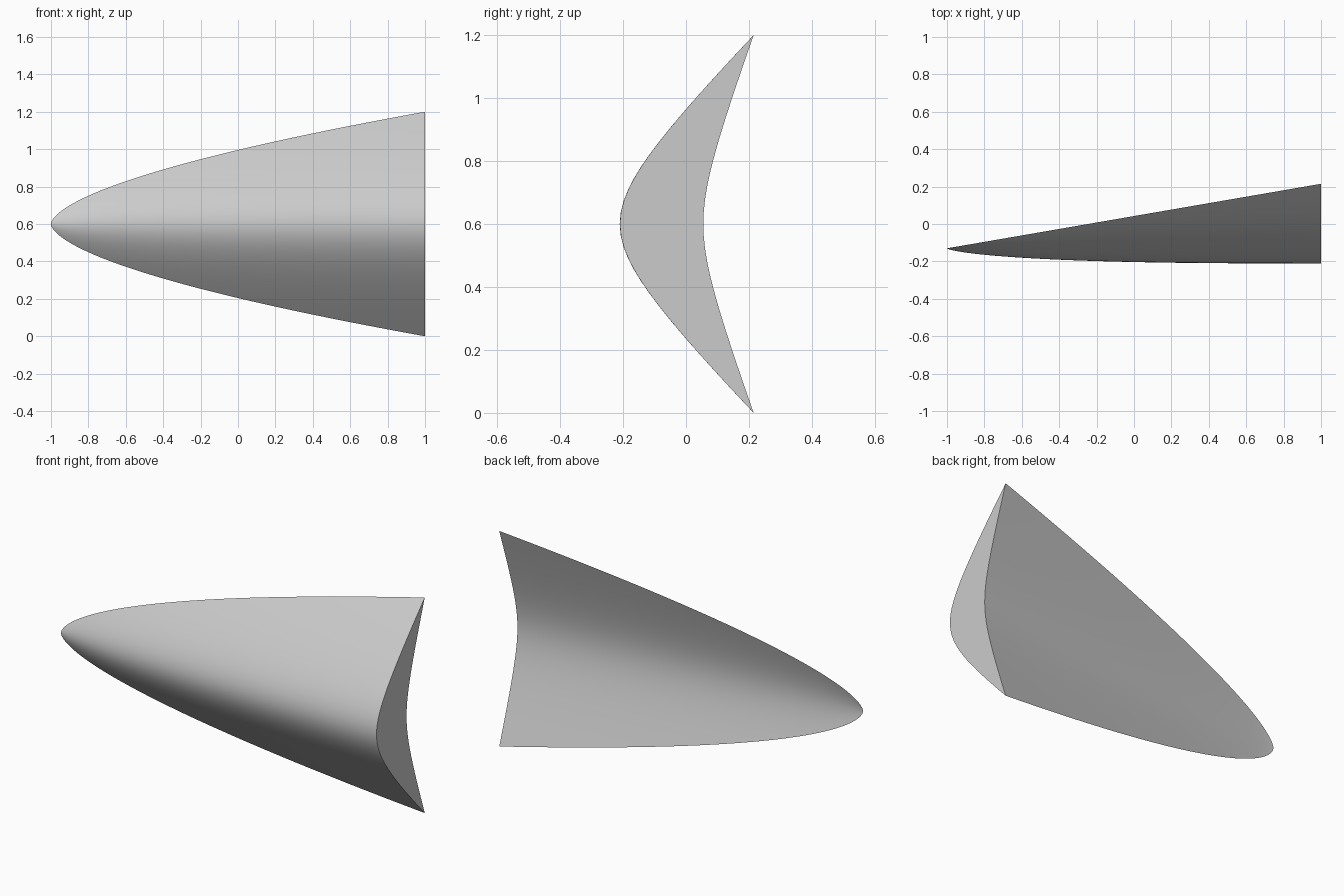
import bpy
import bmesh
import math

if "Cube" in bpy.data.objects:
    bpy.data.objects.remove(bpy.data.objects["Cube"])

STATIONS = 64   # cross-sections along the length
SEGS = 48       # spans across each section
HALF_H = 0.6
MID_Z = 0.6


def bend(h, depth, slope, z):
    """Hyperbolic bow: 0 at the middle, `depth` at z = +-h."""
    a = ((slope * h) ** 2 - depth ** 2) / (2 * depth)
    return math.sqrt(a * a + (slope * z) ** 2) - a


def section(t):
    """Outer and inner curves of the crescent at length fraction t."""
    x = -1 + 2 * t
    edge_y = -0.13 + 0.345 * t
    h = HALF_H * t ** 0.6
    outer_d, inner_d = 0.425 * t ** 0.79, 0.16 * t ** 0.79
    outer, inner = [], []
    for i in range(SEGS + 1):
        z = -h * math.cos(math.pi * i / SEGS)
        outer.append((x, edge_y - outer_d + bend(h, outer_d, 1.0, z), MID_Z + z))
        inner.append((x, edge_y - inner_d + bend(h, inner_d, 0.37, z), MID_Z + z))
    # closed loop: up the outer curve, down the inner one
    return outer + inner[-2:0:-1]


grey = bpy.data.materials.new("plain grey")
grey.diffuse_color = (0.6, 0.6, 0.6, 1)
grey.use_nodes = True
grey.node_tree.nodes["Principled BSDF"].inputs["Base Color"].default_value = grey.diffuse_color

# Crescent shell lofted from the pointed tip to the open end
bm = bmesh.new()
tip = bm.verts.new((-1, -0.13, MID_Z))
rings = [[bm.verts.new(p) for p in section((k / STATIONS) ** 2)]
         for k in range(1, STATIONS + 1)]
n = len(rings[0])
for i in range(n):
    j = (i + 1) % n
    bm.faces.new((tip, rings[0][i], rings[0][j]))
    for a, b in zip(rings, rings[1:]):
        bm.faces.new((a[i], b[i], b[j], a[j]))

# Flat end cap, bridged between outer and inner curves
end = rings[-1]
for i in range(SEGS):
    quad = [end[i], end[i + 1], end[(n - i - 1) % n], end[(n - i) % n]]
    bm.faces.new(list(dict.fromkeys(quad)))
bmesh.ops.recalc_face_normals(bm, faces=bm.faces)

mesh = bpy.data.meshes.new("curved_shell")
bm.to_mesh(mesh)
bm.free()
mesh.materials.append(grey)
shell = bpy.data.objects.new("curved_shell", mesh)
bpy.context.collection.objects.link(shell)

bpy.context.view_layer.objects.active = shell
shell.select_set(True)
bpy.ops.object.shade_smooth_by_angle(angle=math.radians(30))
